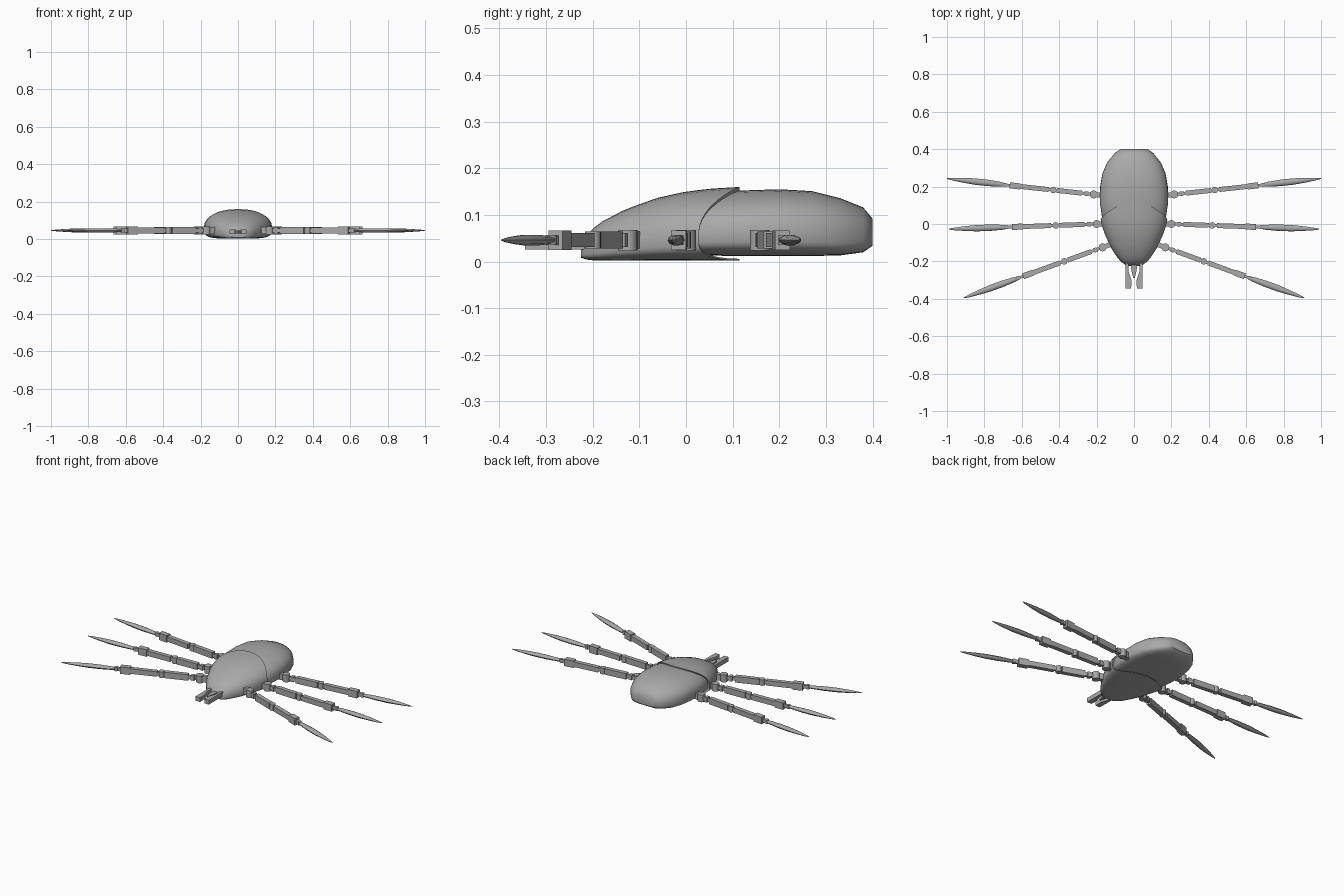
import bpy, bmesh, math
from mathutils import Matrix, Vector

cube = bpy.data.objects.get("Cube")
if cube:
    bpy.data.objects.remove(cube, do_unlink=True)

grey = bpy.data.materials.new("plain_grey")
grey.use_nodes = True
grey.diffuse_color = (0.4, 0.4, 0.4, 1)
grey.node_tree.nodes["Principled BSDF"].inputs["Base Color"].default_value = (0.4, 0.4, 0.4, 1)


def finish(name, bm, matrix=Matrix(), smooth=0, mirror=False):
    bmesh.ops.transform(bm, matrix=matrix, verts=bm.verts)
    bmesh.ops.recalc_face_normals(bm, faces=bm.faces)
    mesh = bpy.data.meshes.new(name)
    bm.to_mesh(mesh)
    bm.free()
    mesh.materials.append(grey)
    ob = bpy.data.objects.new(name, mesh)
    bpy.context.collection.objects.link(ob)
    if mirror:
        ob.modifiers.new("mirror", "MIRROR").use_mirror_merge = False
    if smooth:
        bpy.ops.object.select_all(action="DESELECT")
        ob.select_set(True)
        bpy.context.view_layer.objects.active = ob
        bpy.ops.object.shade_smooth_by_angle(angle=math.radians(smooth))
    return ob


def loft(bm, rings, cap_start=True, cap_end=True):
    loops = [[bm.verts.new(p) for p in ring] for ring in rings]
    for a, b in zip(loops, loops[1:]):
        for i in range(len(a)):
            j = (i + 1) % len(a)
            bm.faces.new((a[i], a[j], b[j], b[i]))
    if cap_start:
        bm.faces.new(loops[0])
    if cap_end:
        bm.faces.new(loops[-1])


def box(bm, x0, x1, half_y, half_z):
    m = Matrix.Translation(((x0 + x1) / 2, 0, 0)) @ Matrix.Diagonal((x1 - x0, 2 * half_y, 2 * half_z, 1))
    bmesh.ops.create_cube(bm, size=1, matrix=m)


def drum(bm, x, radius, height):
    bmesh.ops.create_cone(bm, cap_ends=True, segments=16, radius1=radius, radius2=radius,
                          depth=height, matrix=Matrix.Translation((x, 0, 0)))


def prism(bm, outline, z0, z1):
    loft(bm, [[(x, y, z) for x, y in outline] for z in (z0, z1)])


# Body cross-section: rounded top, nearly flat underside
SEG = 40


def section():
    for i in range(SEG):
        a = math.tau * i / SEG
        c, s = math.cos(a), math.sin(a)
        power = 2 / (2.3 if s >= 0 else 4)
        yield math.copysign(abs(c) ** power, c), math.copysign(abs(s) ** power, s)


def sample(stations, y):
    for a, b in zip(stations, stations[1:]):
        if y <= b[0]:
            t = max(0, (y - a[0]) / (b[0] - a[0]))
            return [p + (q - p) * t for p, q in zip(a, b)][1:]
    return stations[-1][1:]


def body_point(stations, u, v, y, scale=1):
    half, top, bottom = sample(stations, y)
    mid = bottom + (top - bottom) * 0.35
    return (u * half * scale, y, mid + v * scale * ((top - mid) if v > 0 else (mid - bottom)))


# Abdomen: y, half width, top, bottom
abdomen = [(-0.03, 0.14, 0.12, 0.02), (0.03, 0.17, 0.142, 0.013), (0.11, 0.182, 0.152, 0.012),
           (0.2, 0.181, 0.155, 0.012), (0.27, 0.169, 0.151, 0.012), (0.33, 0.143, 0.136, 0.013),
           (0.38, 0.102, 0.116, 0.02), (0.4, 0.072, 0.092, 0.034)]
bm = bmesh.new()
loft(bm, [[body_point(abdomen, u, v, s[0]) for u, v in section()] for s in abdomen])
finish("abdomen", bm, smooth=40)

# Front shell with an arched rear lip
shell = [(-0.225, 0.035, 0.035, 0.008), (-0.21, 0.06, 0.062, 0.003), (-0.185, 0.085, 0.083, 0.002),
         (-0.13, 0.122, 0.112, 0.002), (-0.06, 0.154, 0.137, 0.002), (0, 0.174, 0.15, 0.002),
         (0.05, 0.182, 0.156, 0.002), (0.115, 0.186, 0.16, 0.002)]
rings = []
STEPS = 14
for k in range(STEPS + 2):
    t = min(k / STEPS, 1) ** 1.3
    scale = 1 if k <= STEPS else 0.93
    rings.append([body_point(shell, u, v, -0.225 + t * (0.34 - 0.088 * u * u), scale)
                  for u, v in section()])
bm = bmesh.new()
loft(bm, rings, cap_end=False)
finish("front_shell", bm, smooth=40)

# Legs: built along x, then turned into place and mirrored
LEGS = {"front": (0.168, -0.125, -20), "middle": (0.2, 0, -2), "rear": (0.215, 0.158, 6.2)}
for name, (x, y, angle) in LEGS.items():
    place = Matrix.Translation((x, y, 0.046)) @ Matrix.Rotation(math.radians(angle), 4, "Z")

    bm = bmesh.new()
    drum(bm, 0, 0.021, 0.044)
    box(bm, -0.07, 0, 0.013, 0.018)
    finish(name + "_leg_hip", bm, place, 40, True)

    bm = bmesh.new()
    box(bm, 0.01, 0.07, 0.008, 0.01)
    box(bm, 0.03, 0.05, 0.012, 0.015)
    box(bm, 0.065, 0.2, 0.013, 0.018)
    finish(name + "_leg_upper", bm, place, 0, True)

    bm = bmesh.new()
    drum(bm, 0.218, 0.017, 0.036)
    box(bm, 0.195, 0.25, 0.008, 0.01)
    finish(name + "_leg_knee", bm, place, 40, True)

    bm = bmesh.new()
    box(bm, 0.243, 0.4, 0.013, 0.015)
    box(bm, 0.395, 0.452, 0.016, 0.021)
    box(bm, 0.45, 0.475, 0.007, 0.01)
    drum(bm, 0.478, 0.011, 0.022)
    finish(name + "_leg_lower", bm, place, 0, True)

    # Slender pointed claw
    bm = bmesh.new()
    stations = [(0.475, 0.008), (0.5, 0.013), (0.57, 0.017), (0.64, 0.017),
                (0.7, 0.013), (0.76, 0.007), (0.79, 0.002)]
    loft(bm, [[(px, r * math.cos(math.tau * i / 10), 0.7 * r * math.sin(math.tau * i / 10))
               for i in range(10)] for px, r in stations])
    finish(name + "_leg_claw", bm, place, 40, True)

# Mouthparts
bm = bmesh.new()
prism(bm, [(0.045, -0.19), (0.045, -0.345), (0.015, -0.345), (0.014, -0.3),
           (0.029, -0.255), (0.029, -0.19)], 0.026, 0.052)
finish("jaw_prongs", bm, mirror=True)
bm = bmesh.new()
prism(bm, [(-0.018, -0.19), (0.018, -0.19), (0.014, -0.25), (0.004, -0.29),
           (-0.004, -0.29), (-0.014, -0.25)], 0.03, 0.046)
finish("tongue", bm)
